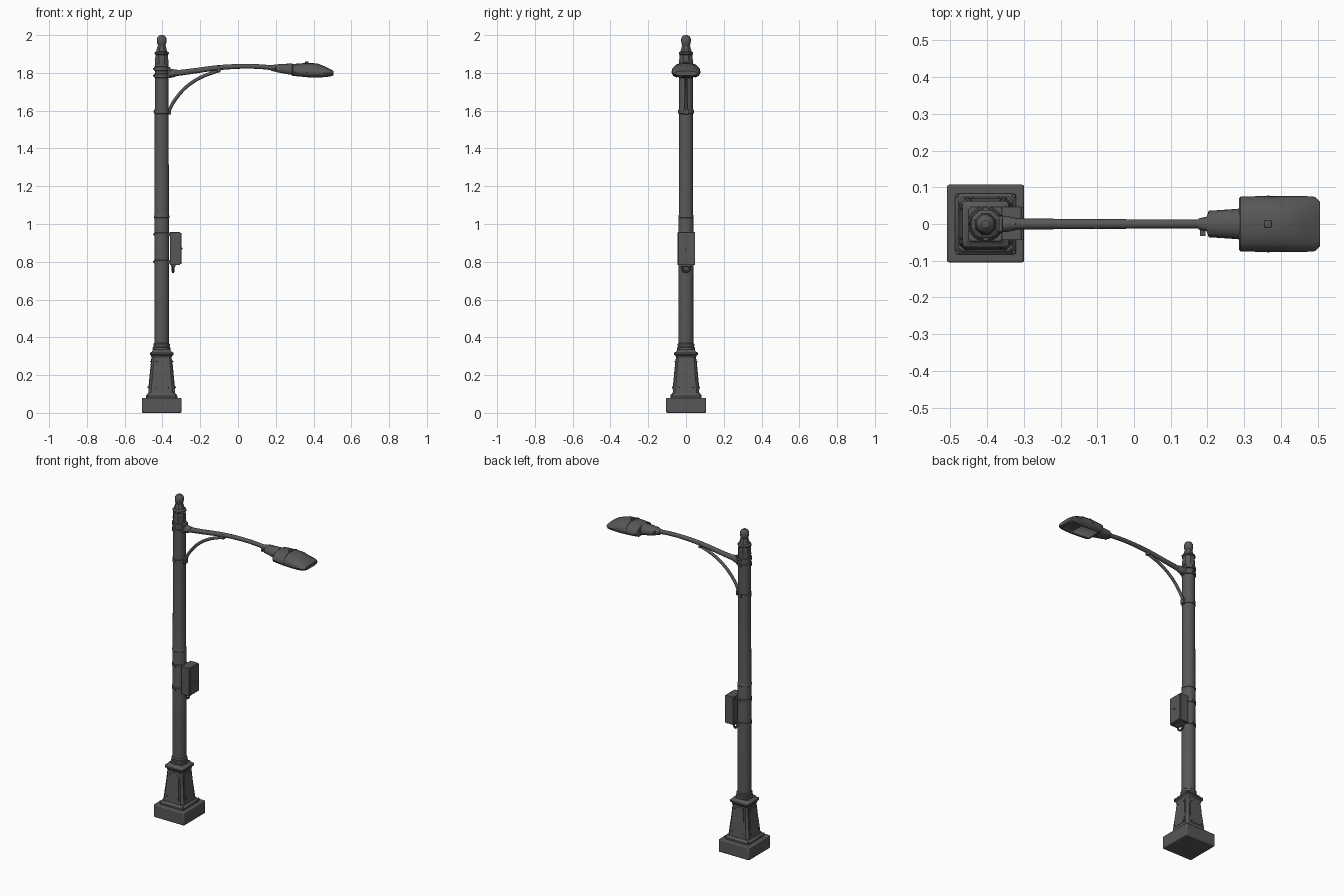
import bpy, bmesh, math
from mathutils import Vector, Matrix

if "Cube" in bpy.data.objects:
    bpy.data.objects.remove(bpy.data.objects["Cube"])

PX = -0.404  # pole axis


def material(name, c):
    m = bpy.data.materials.new(name)
    m.diffuse_color = (c, c, c, 1)
    m.use_nodes = True
    m.node_tree.nodes["Principled BSDF"].inputs["Base Color"].default_value = m.diffuse_color
    return m


IRON = material("dark grey iron", 0.096)
GLASS = material("pale lens", 0.6)


def finish(name, bm, mat=IRON, smooth=True, angle=35, bevel=0):
    bmesh.ops.recalc_face_normals(bm, faces=bm.faces)
    me = bpy.data.meshes.new(name)
    bm.to_mesh(me)
    bm.free()
    ob = bpy.data.objects.new(name, me)
    bpy.context.collection.objects.link(ob)
    me.materials.append(mat)
    if bevel:
        b = ob.modifiers.new("bevel", 'BEVEL')
        b.width, b.segments = bevel, 2
    if smooth:
        bpy.ops.object.select_all(action='DESELECT')
        ob.select_set(True)
        bpy.context.view_layer.objects.active = ob
        bpy.ops.object.shade_smooth_by_angle(angle=math.radians(angle))
    return ob


def loft(bm, rings):
    """Skin a list of closed point rings and cap both ends."""
    vs = [[bm.verts.new(p) for p in r] for r in rings]
    n = len(vs[0])
    for a, b in zip(vs, vs[1:]):
        for i in range(n):
            j = (i + 1) % n
            bm.faces.new((a[i], a[j], b[j], b[i]))
    bm.faces.new(vs[0])
    bm.faces.new(vs[-1])


def lathe(name, prof, sides=20, **kw):
    bm = bmesh.new()
    off = math.pi / sides
    loft(bm, [[(PX + r * math.cos(off + 2 * math.pi * i / sides),
                r * math.sin(off + 2 * math.pi * i / sides), z)
               for i in range(sides)] for r, z in prof])
    return finish(name, bm, **kw)


def squares(name, prof, chamfer=0.12, **kw):
    """Stack of square sections with cut corners: (half width, height)."""
    bm = bmesh.new()
    rings = []
    for h, z in prof:
        k = h * (1 - chamfer)
        rings.append([(PX + x, y, z) for x, y in
                      ((h, -k), (h, k), (k, h), (-k, h), (-h, k), (-h, -k), (-k, -h), (k, -h))])
    loft(bm, rings)
    return finish(name, bm, **kw)


def box(name, lo, hi, bevel=0.0, **kw):
    bm = bmesh.new()
    bmesh.ops.create_cube(bm, size=1)
    lo, hi = Vector(lo), Vector(hi)
    for v in bm.verts:
        v.co = (lo + hi) / 2 + Vector(a * b for a, b in zip(v.co, hi - lo))
    return finish(name, bm, bevel=bevel, **kw)


def tube(name, pts, radii, sides=12, sub=5):
    """Smooth tube through points (Catmull-Rom) with varying radius."""
    P = [Vector(p) for p in pts]
    Q = [2 * P[0] - P[1]] + P + [2 * P[-1] - P[-2]]
    path = []
    for i in range(len(P) - 1):
        a, b, c, d = Q[i:i + 4]
        for s in range(sub + (i == len(P) - 2)):
            t = s / sub
            p = 0.5 * (2 * b + (c - a) * t + (2 * a - 5 * b + 4 * c - d) * t * t
                       + (3 * b - a - 3 * c + d) * t ** 3)
            path.append((p, radii[i] + (radii[i + 1] - radii[i]) * t))
    side = (P[-1] - P[0]).cross(P[1] - P[0])
    side = side.normalized() if side.length > 1e-6 else Vector((0, 1, 0))
    rings = []
    for i, (p, r) in enumerate(path):
        t = (path[min(i + 1, len(path) - 1)][0] - path[max(i - 1, 0)][0]).normalized()
        u = t.cross(side).normalized()
        rings.append([p + r * (math.cos(2 * math.pi * k / sides) * u
                               + math.sin(2 * math.pi * k / sides) * side) for k in range(sides)])
    bm = bmesh.new()
    loft(bm, rings)
    return finish(name, bm)


def bolts(name, spots, r=0.005, depth=0.012):
    """Hex bolt heads: (position, outward direction)."""
    bm = bmesh.new()
    for p, d in spots:
        rot = Vector(d).to_track_quat('Z', 'Y').to_matrix().to_4x4()
        bmesh.ops.create_cone(bm, cap_ends=True, segments=6, radius1=r, radius2=r * 0.8,
                              depth=depth, matrix=Matrix.Translation(p) @ rot)
    return finish(name, bm, smooth=False)


DIRS = [(1, 0), (0, 1), (-1, 0), (0, -1)]

# plinth and tapered pedestal
box("plinth", (PX - .105, -.105, 0), (PX + .105, .107, .08), bevel=.006)
squares("pedestal_foot", [(.083, .078), (.083, .09), (.076, .098), (.073, .104)])
squares("pedestal", [(.071, .1), (.066, .15), (.058, .225), (.052, .3)], chamfer=.2)
squares("pedestal_cap", [(.052, .292), (.057, .304), (.063, .308), (.063, .318), (.052, .324), (.046, .335)], chamfer=.14)

# raised panels on the four pedestal sides
bm = bmesh.new()
for k in range(4):
    rot = Matrix.Translation((PX, 0, 0)) @ Matrix.Rotation(k * math.pi / 2, 4, 'Z')
    loft(bm, [[rot @ Vector((d + o, s * w, z)) for d, s, w, z in
               ((.069, -1, .045, .125), (.069, 1, .045, .125), (.0535, 1, .032, .285), (.0535, -1, .032, .285))]
              for o in (-.006, .002)])
finish("pedestal_panels", bm, smooth=False)
bolts("pedestal_bolts", [((PX + a * d - b * s, b * d + a * s, z), (a, b, .1))
                         for a, b in DIRS for d, s, z in
                         ((.069, .036, .135), (.069, -.036, .135), (.056, .026, .272), (.056, -.026, .272))], r=.004)
bolts("anchor_bolts", [((PX + x * .077, y * .077, .092), (0, 0, 1)) for x in (-1, 1) for y in (-1, 1)], r=.006)

# round shaft with base collar
lathe("pole", [(.0395, .32), (.0395, 1.04), (.0385, 1.045), (.0365, 1.87)])
lathe("pole_collar", [(.046, .325), (.048, .335), (.048, .345), (.043, .35), (.045, .356), (.045, .364), (.039, .37)])
lathe("pole_joint", [(.038, 1.03), (.0415, 1.034), (.0415, 1.042), (.038, 1.05)])

# clamp bands with lugs and bolts
for n, (z, h, r) in enumerate([(.8, .008, .0425), (.945, .008, .0425), (1.595, .011, .0405),
                               (1.785, .009, .0415), (1.822, .009, .0415)]):
    lathe(f"clamp_band_{n}", [(r - .005, z - h - .002), (r, z - h), (r, z + h), (r - .005, z + h + .002)])
    for s in (-1, 1):
        box(f"clamp_lug_{n}_{s}", (PX - .006, s * r - .003, z - h * .7), (PX + .006, s * r + .003, z + h * .7), smooth=False)
    bolts(f"clamp_bolts_{n}", [((PX + x * r, 0, z), (x, 0, 0)) for x in (-1, 1)], r=.004, depth=.008)

# octagonal top and ball finial
lathe("pole_cap", [(.036, 1.84), (.039, 1.85), (.036, 1.896), (.041, 1.9), (.041, 1.908), (.031, 1.914),
                   (.026, 1.935), (.022, 1.945)], sides=8, smooth=False)
lathe("finial", [(.021, 1.935), (.021, 1.947), (.024, 1.953), (.0265, 1.966), (.0265, 1.981), (.02, 1.993), (.01, 2.0)], sides=12)

# arm, its mounting sleeve and curved brace
box("arm_plate", (PX + .03, -.022, 1.775), (PX + .046, .022, 1.832), bevel=.004)
tube("arm_sleeve", [(PX + .035, 0, 1.795), (-.345, 0, 1.798), (-.32, 0, 1.801)], [.023, .022, .016])
tube("arm", [(-.37, 0, 1.793), (-.25, 0, 1.808), (-.1, 0, 1.828), (.03, 0, 1.835), (.13, 0, 1.832), (.22, 0, 1.822)],
     [.016, .0145, .0135, .0125, .0125, .013])
tube("arm_brace", [(-.368, 0, 1.595), (-.335, 0, 1.655), (-.28, 0, 1.72), (-.2, 0, 1.775), (-.095, 0, 1.815)], [.009] * 5)
box("brace_foot", (PX + .03, -.014, 1.58), (PX + .05, .014, 1.612), bevel=.003)
box("brace_clip", (-.112, -.0125, 1.803), (-.092, .0125, 1.838), bevel=.004)


def lamp_ring(x, w, bot, rim, top):
    """Domed section with a narrower flat underside."""
    side = [(.66, bot), (.9, bot + .35 * (rim - bot)), (1, rim), (.93, rim + .42 * (top - rim)),
            (.7, rim + .76 * (top - rim)), (.35, rim + .95 * (top - rim))]
    return ([(x, w * a, z) for a, z in side] + [(x, 0, top)]
            + [(x, -w * a, z) for a, z in reversed(side)])


# lamp neck
bm = bmesh.new()
loft(bm, [lamp_ring(*s) for s in ((.175, .015, 1.811, 1.826, 1.841), (.198, .02, 1.806, 1.825, 1.844),
                                  (.203, .036, 1.804, 1.82, 1.845), (.25, .039, 1.795, 1.815, 1.848),
                                  (.289, .042, 1.789, 1.81, 1.85))])
finish("lamp_neck", bm, angle=40)
box("neck_clip", (.18, -.032, 1.812), (.195, .01, 1.826), smooth=False)

# lamp head; underside is inset and its inner half is the lens
bm = bmesh.new()
loft(bm, [lamp_ring(*s) for s in ((.286, .07, 1.788, 1.806, 1.843), (.29, .075, 1.784, 1.805, 1.847),
                                  (.365, .076, 1.777, 1.802, 1.853), (.42, .076, 1.775, 1.801, 1.85),
                                  (.465, .076, 1.778, 1.8, 1.832), (.492, .074, 1.782, 1.799, 1.818),
                                  (.506, .061, 1.787, 1.798, 1.81))])
bmesh.ops.recalc_face_normals(bm, faces=bm.faces)
under = [f for f in bm.faces if f.normal.z < -.9 and abs(f.calc_center_median().y) < .005
         and .3 < f.calc_center_median().x < .49]
bmesh.ops.inset_region(bm, faces=under, thickness=.008, depth=-.005, use_even_offset=True)
for f in under:
    f.material_index = int(f.calc_center_median().x < .43)
head = finish("lamp_head", bm, angle=40)
head.data.materials.append(GLASS)

# seam strip and latch over the head
bm = bmesh.new()
loft(bm, [lamp_ring(x, .0775, 1.794, 1.802, 1.856) for x in (.362, .369)])
finish("lamp_seam", bm, angle=40)
box("lamp_latch", (.355, -.01, 1.848), (.374, .01, 1.86), bevel=.003)

# control box with door, lock, brackets and cable loop
box("control_box", (-.36, -.044, .783), (-.306, .048, .957), bevel=.002)
box("box_door", (-.308, -.042, .787), (-.3, .046, .953), bevel=.002)
bolts("box_lock", [((-.3, 0, .87), (1, 0, 0))], r=.005)
for z in (.8, .945):
    box(f"box_bracket_{z}", (PX + .03, -.025, z - .008), (-.355, .025, z + .008), smooth=False)
loop = [(-.342, -.019, .79), (-.342, -.019, .762), (-.344, 0, .745), (-.346, .019, .762), (-.346, .019, .79)]
tube("cable_loop", loop, [.006] * 5, sides=8)
box("cable_gland", (-.354, -.027, .773), (-.332, .027, .787), bevel=.003)
